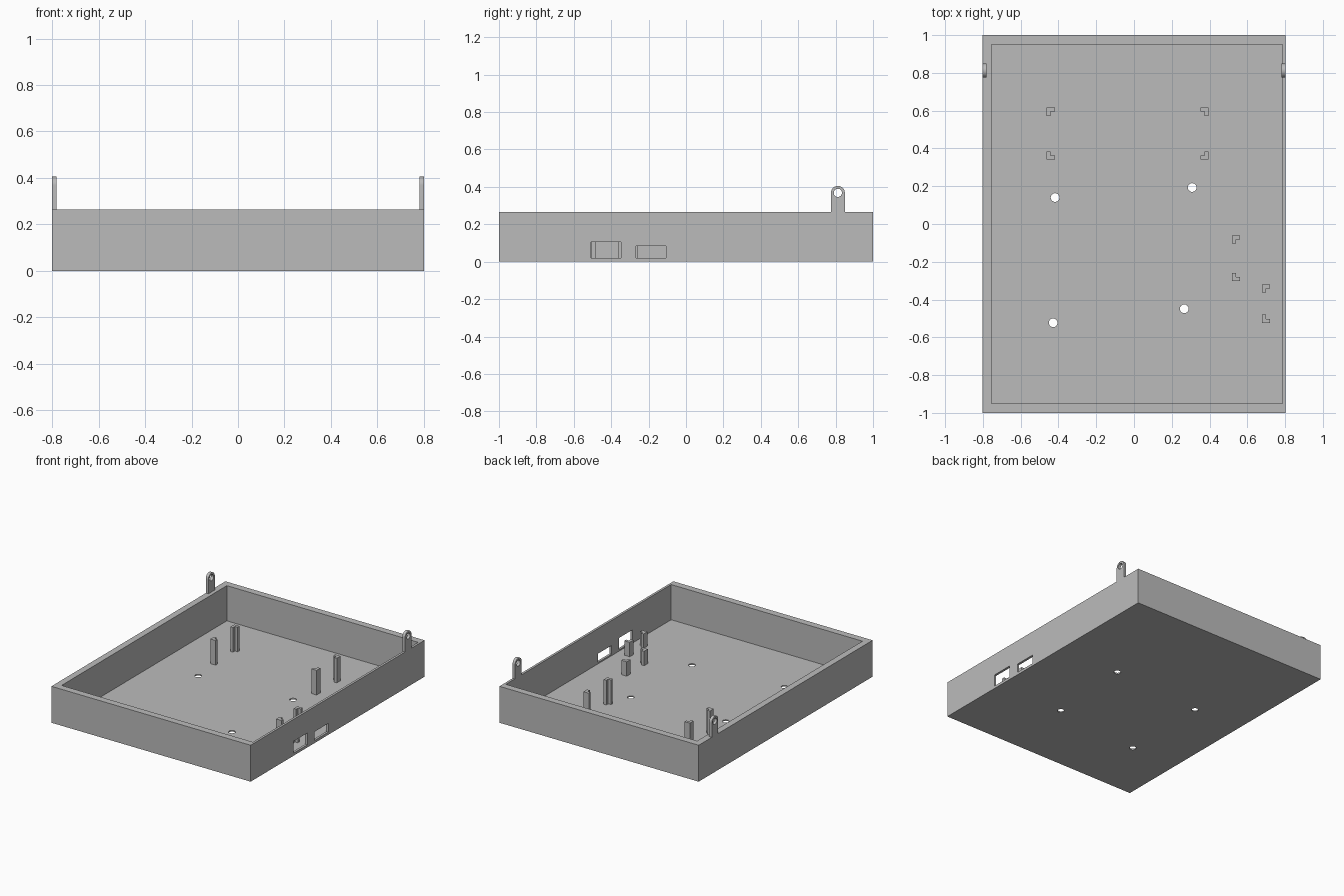
import bpy
import bmesh
from math import radians, cos, sin, pi
from mathutils import Matrix

if "Cube" in bpy.data.objects:
    bpy.data.objects.remove(bpy.data.objects["Cube"], do_unlink=True)

grey = bpy.data.materials.new("plain grey")
grey.use_nodes = True
colour = (0.5, 0.5, 0.5, 1)
grey.diffuse_color = colour
grey.node_tree.nodes["Principled BSDF"].inputs["Base Color"].default_value = colour

HALF_X, HALF_Y, RIM = 0.802, 1.0, 0.265
FLOOR = 0.009


def add_object(name, bm):
    bmesh.ops.recalc_face_normals(bm, faces=bm.faces)
    mesh = bpy.data.meshes.new(name)
    bm.to_mesh(mesh)
    bm.free()
    mesh.materials.append(grey)
    obj = bpy.data.objects.new(name, mesh)
    bpy.context.collection.objects.link(obj)
    return obj


def box(name, low, high):
    bm = bmesh.new()
    bmesh.ops.create_cube(bm, size=1)
    for v in bm.verts:
        v.co = [(a + b) / 2 + c * (b - a) for a, b, c in zip(low, high, v.co)]
    return add_object(name, bm)


def prism(name, outline, offset):
    bm = bmesh.new()
    face = bm.faces.new([bm.verts.new(p) for p in outline])
    top = bmesh.ops.extrude_face_region(bm, geom=[face])["geom"]
    verts = [g for g in top if isinstance(g, bmesh.types.BMVert)]
    bmesh.ops.translate(bm, vec=offset, verts=verts)
    return add_object(name, bm)


def rod(name, centre, radius, depth, turn=Matrix()):
    bm = bmesh.new()
    bmesh.ops.create_cone(bm, cap_ends=True, segments=32, radius1=radius,
                          radius2=radius, depth=depth,
                          matrix=Matrix.Translation(centre) @ turn)
    return add_object(name, bm)


def cut(target, cutter):
    cutter.hide_render = True
    mod = target.modifiers.new("cut", "BOOLEAN")
    mod.operation = "DIFFERENCE"
    mod.solver = "EXACT"
    mod.object = cutter
    bpy.context.view_layer.objects.active = target
    bpy.ops.object.modifier_apply(modifier=mod.name)
    bpy.data.objects.remove(cutter, do_unlink=True)


def smooth(obj):
    bpy.ops.object.select_all(action="DESELECT")
    obj.select_set(True)
    bpy.context.view_layer.objects.active = obj
    bpy.ops.object.shade_smooth_by_angle(angle=radians(30))


# Open tray with a thick wall on one long side
tray = box("tray", (-HALF_X, -HALF_Y, 0), (HALF_X, HALF_Y, RIM))
cut(tray, box("cavity", (-0.755, -0.95, FLOOR), (0.785, 0.95, 0.5)))

# Two connector openings in the thin wall
for y0, y1, top in ((-0.508, -0.348, 0.105), (-0.267, -0.107, 0.083)):
    cut(tray, box("opening", (0.76, y0, 0.019), (0.85, y1, top)))

# Screw holes through the floor
for x, y in ((-0.418, 0.14), (0.308, 0.193), (-0.428, -0.523), (0.266, -0.449)):
    cut(tray, rod("screw_hole", (x, y, 0), 0.023, 0.1))
smooth(tray)


# L-shaped corner posts; sx and sy point from the outer corner inwards
def corner_post(name, x, y, sx, sy, top):
    size, arm = 0.043, 0.021
    outline = [(0, 0), (size, 0), (size, arm), (arm, arm), (arm, size), (0, size)]
    prism(name, [(x + sx * u, y + sy * v, FLOOR / 2) for u, v in outline],
          (0, 0, top - FLOOR / 2))


for x, sx, side in ((-0.462, 1, "right"), (0.394, -1, "left")):
    corner_post("tall_post_back_" + side, x, 0.616, sx, -1, 0.188)
    corner_post("tall_post_front_" + side, x, 0.341, sx, 1, 0.188)
for name, x, back, front in (("inner", 0.519, -0.06, -0.302),
                             ("outer", 0.677, -0.32, -0.523)):
    corner_post("short_post_back_" + name, x, back, 1, -1, 0.114)
    corner_post("short_post_front_" + name, x, front, 1, 1, 0.114)

# Round-topped hinge lugs on both long sides
LUG_Y, LUG_Z, LUG_R, LUG_T = 0.812, 0.368, 0.037, 0.021
for x, side in ((-HALF_X, "right"), (HALF_X - LUG_T, "left")):
    outline = [(x, LUG_Y - LUG_R, RIM), (x, LUG_Y + LUG_R, RIM)]
    for i in range(25):
        a = pi * i / 24
        outline.append((x, LUG_Y + LUG_R * cos(a), LUG_Z + LUG_R * sin(a)))
    lug = prism("hinge_lug_" + side, outline, (LUG_T, 0, 0))
    cut(lug, rod("pin_hole", (x, LUG_Y, LUG_Z), 0.022, 0.1,
                 Matrix.Rotation(pi / 2, 4, "Y")))
    smooth(lug)
